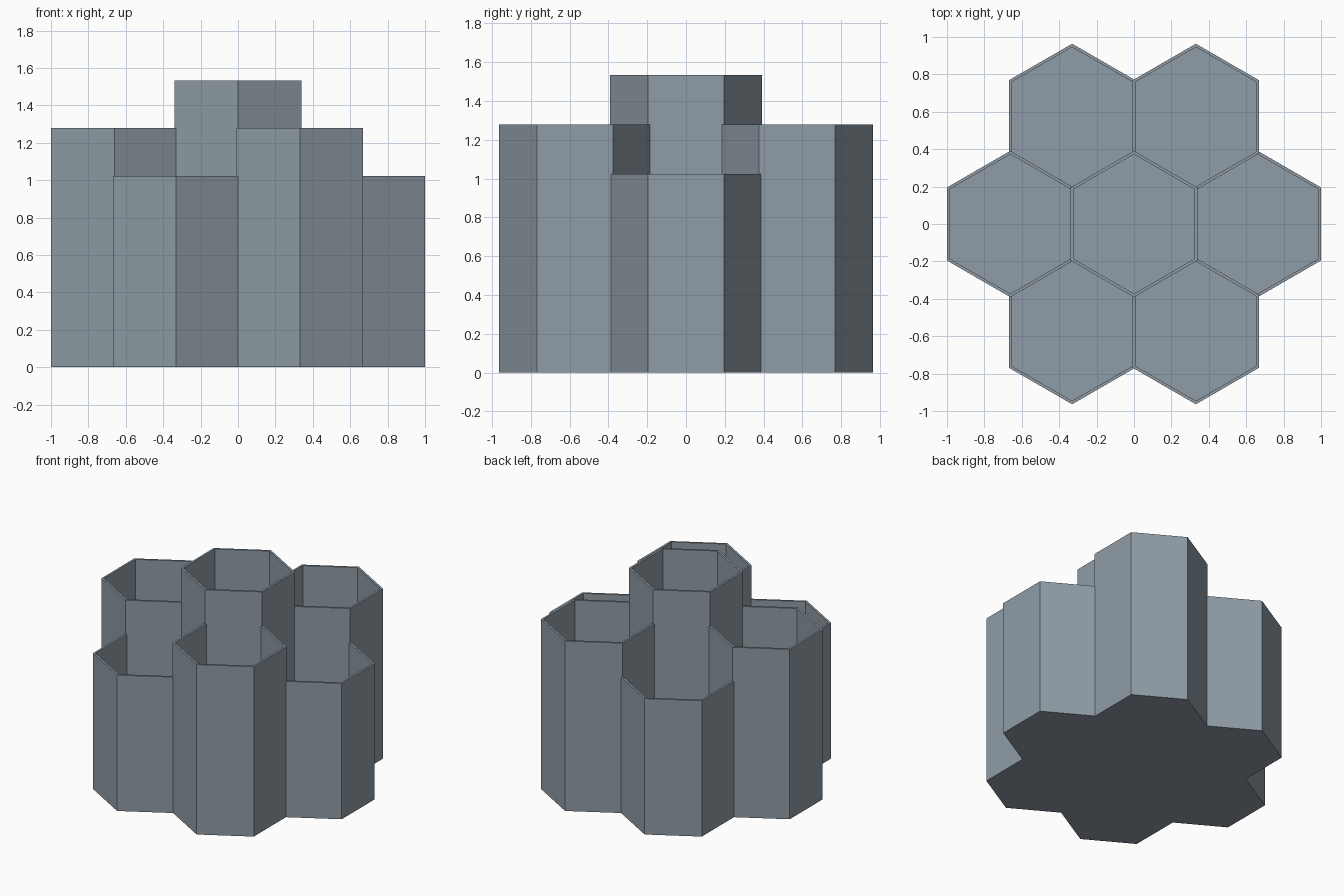
import bpy, bmesh, math

if "Cube" in bpy.data.objects:
    bpy.data.objects.remove(bpy.data.objects["Cube"])

WALL = 0.0155               # wall thickness
INNER = 0.323               # inner centre-to-flat distance
OUTER = INNER + WALL        # outer centre-to-flat distance
PITCH = INNER + OUTER       # neighbouring cells share a wall
FLOOR = 0.0255
LOW, MID, TALL = 1.022, 1.278, 1.533

grey = bpy.data.materials.new("blue_grey_plastic")
grey.diffuse_color = (0.275, 0.332, 0.380, 1.0)
grey.use_nodes = True
grey.node_tree.nodes["Principled BSDF"].inputs["Base Color"].default_value = grey.diffuse_color


def hex_cup(name, cx, cy, height):
    """Open-topped hexagonal cup with corners pointing along y."""
    bm = bmesh.new()

    def ring(apothem, z):
        r = apothem / math.cos(math.pi / 6)
        angles = [math.pi / 6 + i * math.pi / 3 for i in range(6)]
        return [bm.verts.new((cx + r * math.cos(a), cy + r * math.sin(a), z)) for a in angles]

    # outer bottom, outer rim, inner rim, inner floor
    rings = [ring(OUTER, 0), ring(OUTER, height), ring(INNER, height), ring(INNER, FLOOR)]
    for a, b in zip(rings, rings[1:]):
        for i in range(6):
            j = (i + 1) % 6
            bm.faces.new((a[i], a[j], b[j], b[i]))
    bm.faces.new(rings[0][::-1])
    bm.faces.new(rings[-1])
    mesh = bpy.data.meshes.new(name)
    bm.to_mesh(mesh)
    bm.free()
    mesh.materials.append(grey)
    bpy.context.collection.objects.link(bpy.data.objects.new(name, mesh))


# Tall centre cup, ringed by cups of alternating height
hex_cup("centre_cup", 0, 0, TALL)
names = ["right", "back_right", "back_left", "left", "front_left", "front_right"]
for i, side in enumerate(names):
    a = i * math.pi / 3
    hex_cup(side + "_cup", PITCH * math.cos(a), PITCH * math.sin(a), MID if i % 2 else LOW)
